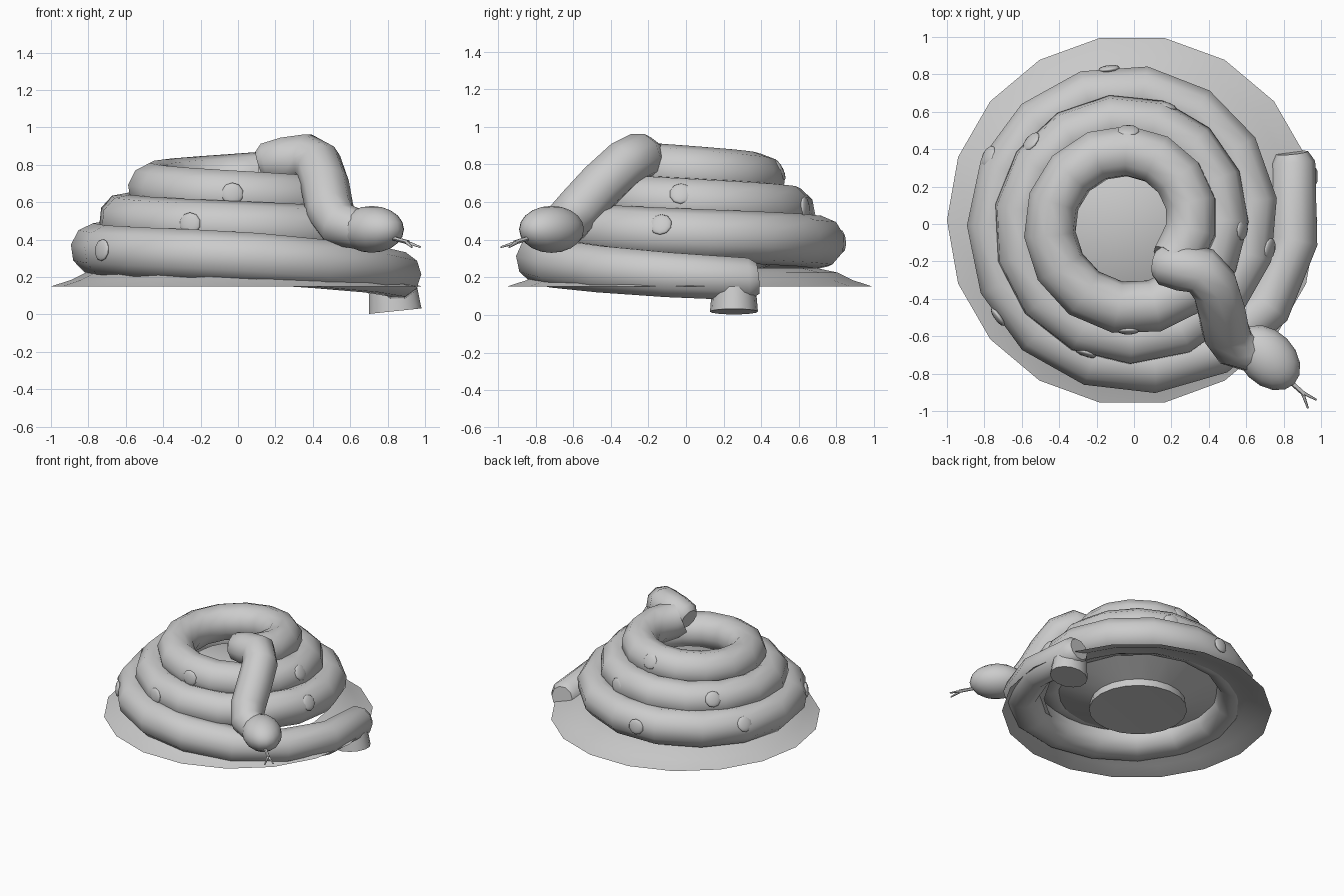
import bpy, bmesh, math
from mathutils import Vector

if "Cube" in bpy.data.objects:
    bpy.data.objects.remove(bpy.data.objects["Cube"])


def lerp_table(table, u):
    for (a, va), (b, vb) in zip(table, table[1:]):
        if u <= b:
            return va + (vb - va) * (u - a) / (b - a)
    return table[-1][1]


def smooth(obj, angle=40):
    bpy.ops.object.select_all(action='DESELECT')
    obj.select_set(True)
    bpy.context.view_layer.objects.active = obj
    bpy.ops.object.shade_smooth_by_angle(angle=math.radians(angle))


def tube(name, points, radius, resolution=3):
    """Tube along (x, y, z, radius scale) points."""
    cu = bpy.data.curves.new(name, 'CURVE')
    cu.dimensions = '3D'
    cu.bevel_depth = radius
    cu.bevel_resolution = resolution
    cu.use_fill_caps = True
    sp = cu.splines.new('POLY')
    sp.points.add(len(points) - 1)
    for p, (x, y, z, s) in zip(sp.points, points):
        p.co = (x, y, z, 1)
        p.radius = s
    obj = bpy.data.objects.new(name, cu)
    bpy.context.collection.objects.link(obj)
    bpy.ops.object.select_all(action='DESELECT')
    obj.select_set(True)
    bpy.context.view_layer.objects.active = obj
    bpy.ops.object.convert(target='MESH')
    obj = bpy.context.view_layer.objects.active
    obj.name = name
    smooth(obj, 60)
    return obj


def lathe(name, profile, sides, centre=(0, 0)):
    bm = bmesh.new()
    rings = []
    for r, z in profile:
        n = 1 if r == 0 else sides
        rings.append([bm.verts.new((centre[0] + r * math.cos(2 * math.pi * i / sides),
                                    centre[1] + r * math.sin(2 * math.pi * i / sides), z))
                      for i in range(n)])
    for a, b in zip(rings, rings[1:]):
        for i in range(sides):
            j = (i + 1) % sides
            quad = [a[i % len(a)], a[j % len(a)], b[j % len(b)], b[i % len(b)]]
            bm.faces.new(list(dict.fromkeys(quad)))
    bmesh.ops.recalc_face_normals(bm, faces=bm.faces[:])
    me = bpy.data.meshes.new(name)
    bm.to_mesh(me)
    bm.free()
    obj = bpy.data.objects.new(name, me)
    bpy.context.collection.objects.link(obj)
    smooth(obj)
    return obj


# Coil path: u counts turns, clockwise from the tail on the right
RADIUS = [(0, .91), (.12, .88), (.3, .77), (.55, .725), (.8, .705), (1.05, .665), (3.2, .315)]
HEIGHT = [(0, .185), (.3, .31), (.55, .35), (.8, .385), (1.05, .425), (3.2, .785)]
CX, CY = -.03, .01


def coil_point(u):
    a = math.radians(18) - 2 * math.pi * u
    r = lerp_table(RADIUS, u)
    return Vector((CX + r * math.cos(a), CY + r * math.sin(a), lerp_table(HEIGHT, u))), a


coil = [(.845, .38, .195, .62), (.85, .33, .19, .85)]
steps = 46
for i in range(1, steps + 1):
    u = 3.14 * i / steps
    p, a = coil_point(u)
    coil.append((*p, min(1, .86 + .5 * u)))
coil.append((.20, -.21, .80, .9))
tube("coiled_body", coil, .14)

# Neck folding over the coil and down the front
tube("neck", [(.12, -.21, .80, .6), (.15, -.215, .81, .85), (.25, -.23, .825, .98),
              (.36, -.25, .84, 1),
              (.43, -.33, .80, 1), (.465, -.45, .69, 1), (.49, -.57, .56, 1),
              (.54, -.65, .48, .95), (.66, -.70, .45, .8)], .13)

# Head
bpy.ops.mesh.primitive_uv_sphere_add(segments=16, ring_count=10, radius=1,
                                     location=(.715, -.715, .455),
                                     rotation=(0, 0, math.radians(-45)))
head = bpy.context.object
head.name = "head"
head.scale = (.20, .145, .125)
smooth(head, 60)

# Forked tongue
tube("tongue", [(.82, -.83, .41, 1), (.91, -.91, .385, 1)], .012, 1)
for i, tip in enumerate([(.975, -.94, .36), (.93, -.985, .36)]):
    tube("tongue_fork_%d" % (i + 1), [(.90, -.90, .387, 1), (*tip, .5)], .01, 1)

# Stub under the tail
bpy.ops.mesh.primitive_cone_add(vertices=14, radius1=.145, radius2=.125, depth=.2,
                                location=(.83, .255, .117),
                                rotation=(0, math.radians(-6), 0))
stub = bpy.context.object
stub.name = "tail_stub"
stub.scale = (1, .88, 1)
smooth(stub)

# Sloping brim below the coil
lathe("brim", [(.99, .15), (.88, .185), (.80, .225), (.68, .25)], 18, (-.01, .02))

# Inner core closing the hole and the underside
lathe("core", [(0, .57), (.30, .57), (.60, .36), (.60, .33), (.35, .23),
               (.36, .17), (0, .18)], 20, (CX, CY))

# Small skin spots nearly flush with the coil
for i, u in enumerate([.45, .62, .78, 1.08, 1.35, 1.66, 1.85, 2.06, 2.3, 2.8]):
    p, a = coil_point(u)
    tilt = math.radians(25 if i % 2 else 5)
    out = Vector((math.cos(a) * math.cos(tilt), math.sin(a) * math.cos(tilt), math.sin(tilt)))
    bpy.ops.mesh.primitive_uv_sphere_add(segments=10, ring_count=6, radius=.06,
                                         location=p + out * .12)
    spot = bpy.context.object
    spot.name = "skin_spot_%02d" % (i + 1)
    spot.scale = (1, 1, .32)
    spot.rotation_euler = out.to_track_quat('Z', 'Y').to_euler()
    smooth(spot)
